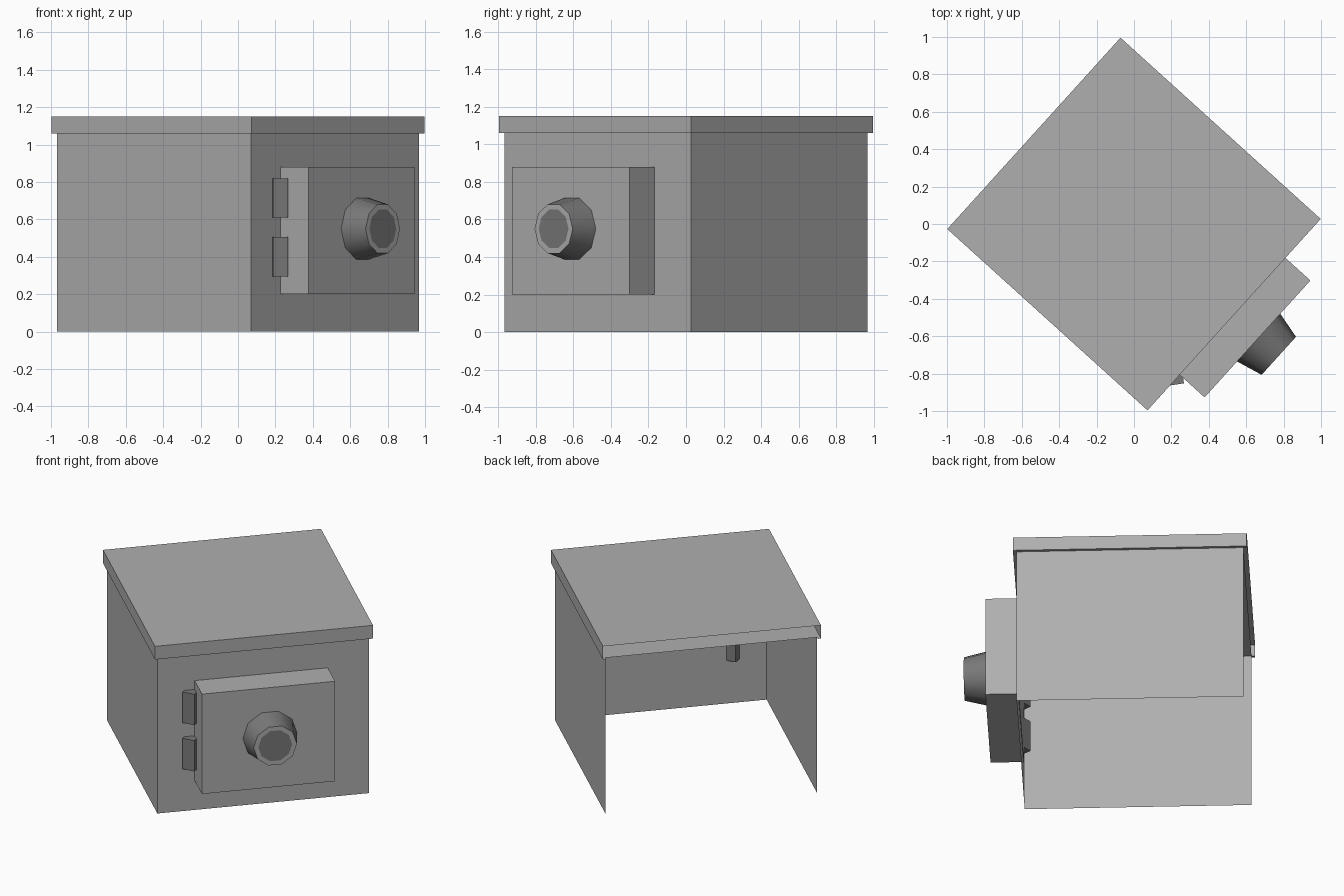
import bpy, bmesh, math
from mathutils import Matrix, Vector

cube = bpy.data.objects.get("Cube")
if cube:
    bpy.data.objects.remove(cube, do_unlink=True)

# The whole safe stands turned about the vertical axis
TURN = Matrix.Rotation(math.radians(47.85), 4, 'Z')


def material(name, level):
    m = bpy.data.materials.new(name)
    m.use_nodes = True
    color = (level, level, level, 1)
    m.diffuse_color = color
    m.node_tree.nodes["Principled BSDF"].inputs["Base Color"].default_value = color
    return m


LIGHT = material("light grey metal", 0.43)
DARK = material("dark grey metal", 0.19)


def finish(bm, name, *mats):
    bm.transform(TURN)
    mesh = bpy.data.meshes.new(name)
    bm.to_mesh(mesh)
    bm.free()
    for m in mats:
        mesh.materials.append(m)
    ob = bpy.data.objects.new(name, mesh)
    bpy.context.collection.objects.link(ob)
    return ob


def box(x0, x1, y0, y1, z0, z1, open_sides=()):
    """Box as a bmesh, without the faces whose outward normals are listed."""
    bm = bmesh.new()
    size = Vector((x1 - x0, y1 - y0, z1 - z0))
    centre = Vector((x0 + x1, y0 + y1, z0 + z1)) / 2
    bmesh.ops.create_cube(bm, size=1, matrix=Matrix.Translation(centre) @ Matrix.Diagonal(size).to_4x4())
    bm.normal_update()
    gone = [f for f in bm.faces if any(f.normal.dot(Vector(n)) > 0.9 for n in open_sides)]
    bmesh.ops.delete(bm, geom=gone, context='FACES')
    return bm


BACK, DOWN = (0, 1, 0), (0, 0, -1)
WX, WY = 0.67, 0.70      # half size of the walls
LX, LY = 0.69, 0.722     # half size of the lid
EAVE, TOP = 1.06, 1.15

# Thin shell body, open at the back and the bottom
finish(box(-WX, WX, -WY, WY, 0, EAVE, (BACK, DOWN)), "body_shell", LIGHT)

# Hollow lid, open at the back, with a narrow lip around the walls
lid = box(-LX, LX, -LY, LY, EAVE, TOP, (BACK, DOWN))


def lip(x0, x1, y0, y1):
    lid.faces.new([lid.verts.new((x, y, EAVE)) for x, y in ((x0, y0), (x0, y1), (x1, y1), (x1, y0))])


lip(-LX, -WX, -LY, LY)
lip(WX, LX, -LY, LY)
lip(-WX, WX, -LY, -WY)
finish(lid, "lid", LIGHT)

# Door slab
DOOR_FRONT = -0.902
finish(box(-0.434, 0.409, DOOR_FRONT, -0.695, 0.20, 0.88), "door", LIGHT)

# Tapered dial with a light rim around a dark face
bm = bmesh.new()
depth = 0.145
place = (Matrix.Translation((-0.003, DOOR_FRONT - depth / 2, 0.55))
         @ Matrix.Rotation(math.pi / 2, 4, 'X') @ Matrix.Rotation(math.pi / 10, 4, 'Z'))
bmesh.ops.create_cone(bm, cap_ends=True, segments=10, radius1=0.172, radius2=0.137,
                      depth=depth, matrix=place)
bm.normal_update()
front = min(bm.faces, key=lambda f: f.calc_center_median().y)
rim = bmesh.ops.inset_region(bm, faces=[front], thickness=0.03)
for f in rim["faces"]:
    f.material_index = 1
dial = finish(bm, "dial", DARK, LIGHT)
bpy.ops.object.select_all(action='DESELECT')
dial.select_set(True)
bpy.context.view_layer.objects.active = dial
bpy.ops.object.shade_smooth_by_angle(angle=math.radians(40))

# Four-sided hinges set into the front wall
for name, z in (("lower_hinge", 0.40), ("upper_hinge", 0.715)):
    bm = bmesh.new()
    bmesh.ops.create_cone(bm, cap_ends=True, segments=4, radius1=0.057, radius2=0.057, depth=0.21,
                          matrix=Matrix.Translation((-0.458, -0.713, z)) @ Matrix.Rotation(0.1, 4, 'Z'))
    finish(bm, name, DARK)
